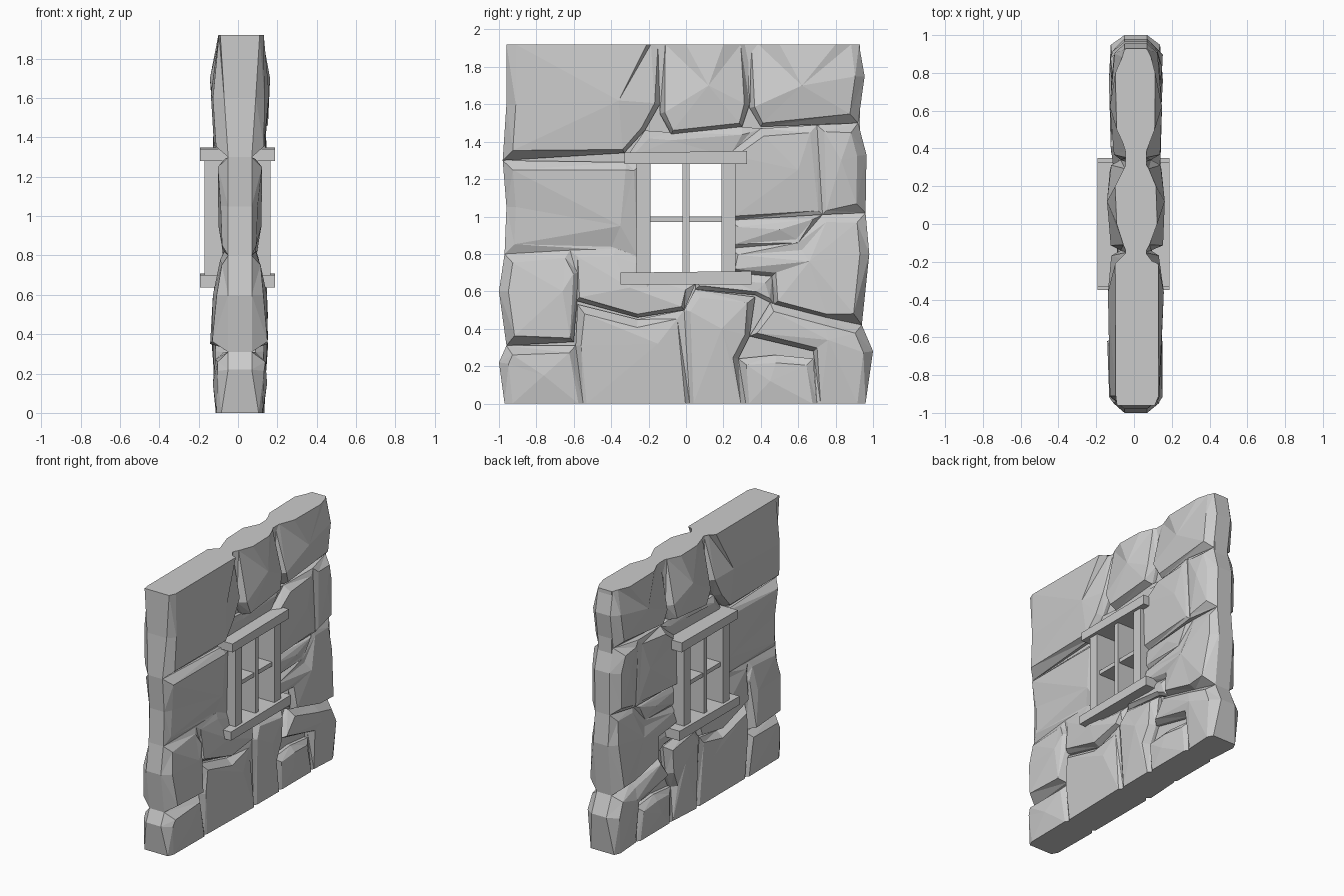
import bpy
import bmesh
import random
from mathutils import Vector

random.seed(4)
cube = bpy.data.objects.get("Cube")
if cube:
    bpy.data.objects.remove(cube, do_unlink=True)

TOP = 1.92      # wall height
MID = 0.01      # middle plane of the wall

grey = bpy.data.materials.new("stone_grey")
grey.use_nodes = True
colour = (0.6, 0.6, 0.6, 1)
grey.diffuse_color = colour
grey.node_tree.nodes["Principled BSDF"].inputs["Base Color"].default_value = colour


def add_object(name, bm):
    bmesh.ops.recalc_face_normals(bm, faces=bm.faces)
    mesh = bpy.data.meshes.new(name)
    bm.to_mesh(mesh)
    bm.free()
    mesh.materials.append(grey)
    obj = bpy.data.objects.new(name, mesh)
    bpy.context.collection.objects.link(obj)
    return obj


def box(name, x, y, z, skew=0.0):
    """Box from ranges; skew lifts the +y end of the top a little."""
    bm = bmesh.new()
    bmesh.ops.create_cube(bm, size=1)
    for v in bm.verts:
        up, far = v.co.z > 0, v.co.y > 0
        v.co = (x[v.co.x > 0], y[far], z[up] + (skew if up and far else 0))
    return add_object(name, bm)


def is_flush(z):
    return z < 0.001 or z > TOP - 0.001


def joint_depth(point):
    """Half thickness where stones meet: given, or shallow inside, deep at the ends."""
    if len(point) == 3:
        return point[2]
    if point[1] < 0.001:
        return 0.095
    return 0.06 if abs(point[0]) > 0.9 else 0.08


def inset(points):
    """Shrink an outline, with steep undersides and gentler upper slopes."""
    result = []
    for i, p in enumerate(points):
        a = (p - points[i - 1]).normalized()
        b = (points[(i + 1) % len(points)] - p).normalized()
        normal = Vector((-a.y - b.y, a.x + b.x))
        width = 0.05 if abs(p.x) > 0.9 else 0.03 - 0.012 * normal.normalized().y
        q = p + normal * width / max(1 + a.dot(b), 0.5)
        if is_flush(p.y):
            q.y = p.y
        result.append(q)
    return result


def stone(name, height, outline, peak=None, lean=0.0):
    """Rough block through the wall; lean makes it thicker (+) or thinner (-) upwards."""
    pts = [Vector(p[:2]) for p in outline]
    depths = [joint_depth(p) for p in outline]
    area = sum(p.cross(pts[(i + 1) % len(pts)]) for i, p in enumerate(pts))
    if area < 0:
        pts.reverse()
        depths.reverse()
    inner = inset(pts)
    middle = sum(p.y for p in pts) / len(pts)
    bm = bmesh.new()

    def ring(loop, side, sizes, rough):
        return [bm.verts.new((MID + side * (d + random.uniform(-rough, rough)), p.x, p.y))
                for p, d in zip(loop, sizes)]

    face = [d + 0.015 if is_flush(p.y) else height + lean * (p.y - middle)
            for p, d in zip(pts, depths)]
    rings = [ring(inner, 1, face, 0.01), ring(pts, 1, depths, 0),
             ring(pts, -1, depths, 0), ring(inner, -1, face, 0.01)]
    n = len(pts)
    for a, b in zip(rings, rings[1:]):
        for i in range(n):
            j = (i + 1) % n
            bm.faces.new((a[i], a[j], b[j], b[i]))
    for side, loop in ((1, rings[0]), (-1, rings[3])):
        if peak:
            top = height + 0.018 + lean * (peak[1] - middle)
            tip = bm.verts.new((MID + side * top, *peak))
            for i in range(n):
                bm.faces.new((loop[i], loop[(i + 1) % n], tip))
        else:
            bm.faces.new(loop)
    bmesh.ops.triangulate(bm, faces=bm.faces)
    return add_object(name, bm)


# Mortar core around the window opening
core = (MID - 0.055, MID + 0.055)
box("core_below", core, (-0.93, 0.93), (0, 0.69))
box("core_above", core, (-0.93, 0.93), (1.3, TOP))
for side, name in ((-1, "core_front"), (1, "core_back")):
    box(name, core, sorted((side * 0.2, side * 0.93)), (0.69, 1.3))

# Top course
stone("top_front_stone", 0.13,
      [(-.96, TOP, .1), (-.21, TOP, .095), (-.15, TOP, .05), (-.14, 1.6),
       (-.22, 1.46), (-.33, 1.34), (-.98, 1.3), (-.96, 1.6, .08)], (-.36, 1.62))
stone("top_middle_stone", 0.135,
      [(-.15, TOP, .05), (0, TOP, .09), (.2, TOP, .09), (.33, TOP, .045), (.34, 1.6),
       (.3, 1.48), (-.08, 1.44), (-.14, 1.55)], (.12, 1.7))
stone("top_back_stone", 0.12,
      [(.35, TOP, .045), (.5, TOP, .09), (.8, TOP, .085), (.925, TOP, .06),
       (.955, 1.75), (.92, 1.5), (.4, 1.48), (.34, 1.58)], (.62, 1.7))
stone("lintel_bed", 0.09,
      [(-.33, 1.3), (-.22, 1.46), (-.08, 1.45), (.3, 1.48), (.4, 1.47), (.24, 1.3)])

# Stones beside the window
stone("front_middle_stone", 0.095,
      [(-.98, 1.3), (-.32, 1.29), (-.24, 1.28), (-.24, .76), (-.4, .82), (-.97, .8),
       (-.96, 1.05)], (-.35, .95), 0.04)
stone("back_upper_stone", 0.12,
      [(.23, 1.34), (.4, 1.47), (.7, 1.49, .11), (.73, 1.01, .11), (.24, .98)],
      (.6, 1.25), 0.03)
stone("back_edge_stone", 0.12,
      [(.7, 1.49, .11), (.92, 1.5), (.965, 1.33), (.96, 1.02), (.73, 1.01, .11)],
      (.83, 1.3), 0.03)
stone("back_ledge_stone", 0.1,
      [(.24, .98), (.73, 1.01), (.6, .86, .1), (.24, .83)], (.5, .93))
stone("back_lower_stone", 0.115,
      [(.73, 1.01), (.96, 1.02), (.98, .8), (.94, .42), (.75, .46), (.47, .53),
       (.46, .68), (.24, .7), (.24, .83), (.6, .86, .1)], (.66, .76), -0.07)

# Stones below the window
stone("front_lower_stone", 0.12,
      [(-.97, .8), (-.62, .82), (-.57, .7), (-.6, .33), (-.96, .31), (-1, .6)],
      (-.66, .6), -0.1)
stone("sill_front_stone", 0.11,
      [(-.62, .82), (-.38, .83), (-.24, .78), (-.18, .66), (.05, .64), (-.01, .5),
       (-.26, .46), (-.59, .55)], (-.3, .62), -0.1)
stone("sill_back_stone", 0.1,
      [(.05, .66), (.24, .7), (.46, .68), (.47, .53), (.37, .58), (.05, .61)])

# Bottom course
stone("bottom_front_stone", 0.12,
      [(-1, .22), (-.96, .31), (-.59, .31), (-.55, 0, .1), (-.97, 0)], (-.76, .15))
stone("bottom_front_middle_stone", 0.12,
      [(-.59, .31), (-.58, .53), (-.26, .45), (-.01, .5, .11), (.02, 0, .1),
       (-.55, 0, .1)], (-.15, .32))
stone("bottom_middle_stone", 0.125,
      [(-.01, .5, .11), (.05, .61), (.37, .57), (.34, .36), (.28, .24), (.32, 0, .1),
       (.02, 0, .1)], (.19, .4))
stone("bottom_back_middle_stone", 0.11,
      [(.28, .24), (.48, .26), (.68, .24), (.7, 0), (.32, 0, .1)], (.45, .12))
stone("bottom_back_stone", 0.125,
      [(.34, .36), (.45, .54), (.75, .46), (.94, .42), (1, .28), (.96, 0), (.7, 0),
       (.68, .28)], (.76, .34))

# Window frame
box("lintel", (-0.193, 0.187), (-0.33, 0.325), (1.28, 1.342), 0.008)
box("sill", (-0.193, 0.187), (-0.35, 0.35), (0.637, 0.7), 0.008)
for side, name in ((-1, "front_jamb"), (1, "back_jamb")):
    box(name, (-0.17, 0.165), sorted((side * 0.19, side * 0.265)), (0.69, 1.3))
box("mullion", (-0.16, 0.155), (-0.018, 0.018), (0.69, 1.3))
box("crossbar", (-0.15, 0.145), (-0.2, 0.2), (0.97, 1.0))
